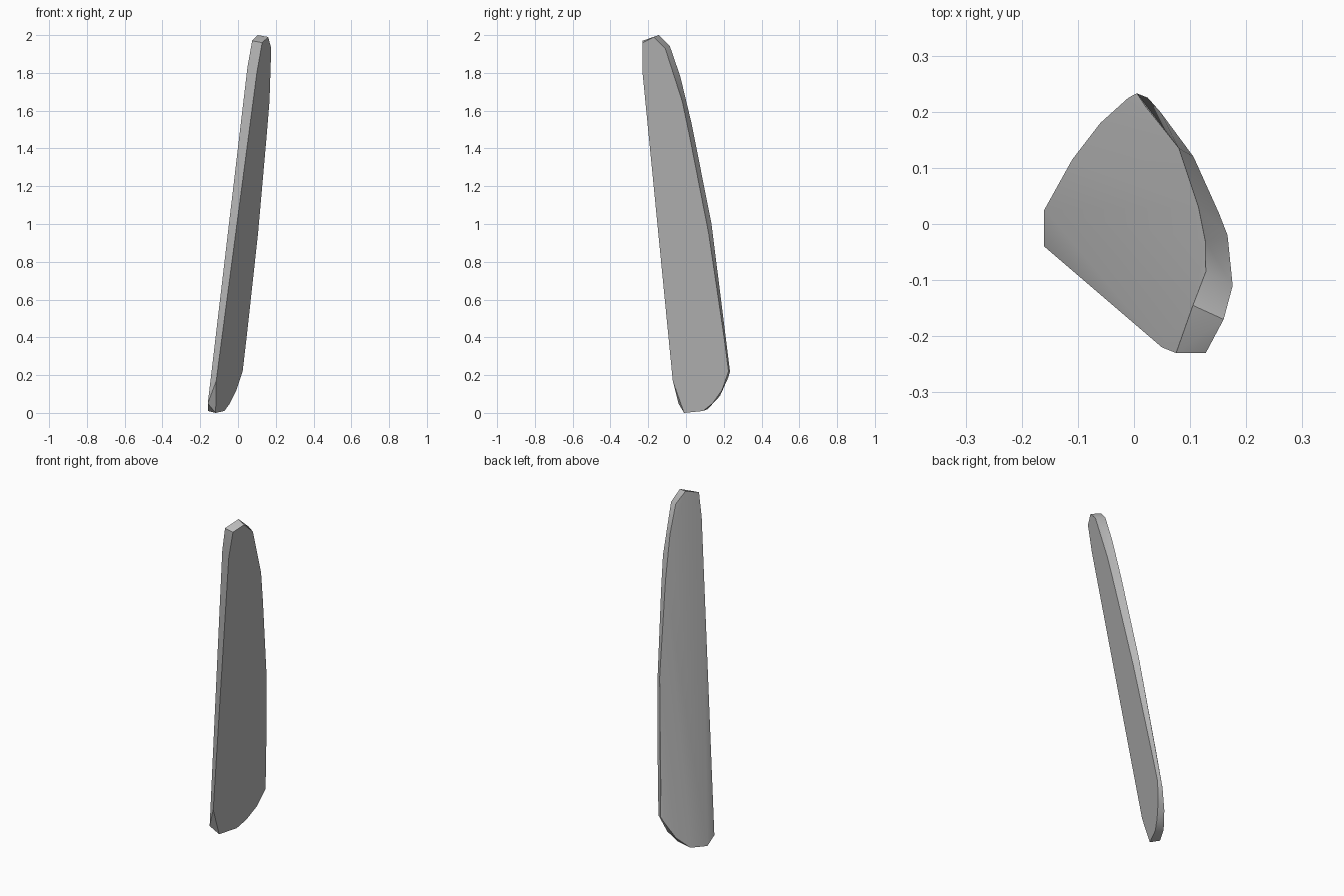
import bpy
import bmesh
import math

cube = bpy.data.objects.get("Cube")
if cube:
    bpy.data.objects.remove(cube, do_unlink=True)


def make_material(name, colour):
    material = bpy.data.materials.new(name)
    material.use_nodes = True
    material.diffuse_color = colour
    material.node_tree.nodes["Principled BSDF"].inputs["Base Color"].default_value = colour
    return material


def front_plane(y, z):
    """Place a side-profile point on the flat, leaning front face."""
    return (-0.114 + 0.444 * y + 0.1755 * z, y, z)


# Side profile of the flat front face, as (y, z)
front_profile = [
    (-.07, .17), (-.23, 1.8), (-.23, 1.96), (-.17, 1.99), (-.11, 1.93),
    (-.02, 1.65), (.02, 1.46), (.12, .95), (.2, .41), (.225, .22),
    (.19, .12), (.14, .05), (.09, .01), (-.01, 0),
]

# Rim of the gently bulged back face, as (x, y, z)
back_rim = [
    (-.16, -.04, .05), (.05, -.22, 1.83), (.075, -.23, 1.97),
    (.105, -.145, 2), (.128, -.085, 1.94), (.127, -.03, 1.78),
    (.115, .03, 1.53), (.08, .135, 1), (.02, .21, .4),
    (.005, .233, .22), (-.01, .225, .19), (-.06, .18, .09),
    (-.11, .115, .02), (-.16, .025, .01),
]

# Wrap both faces into one solid slab and merge the flat areas
bm = bmesh.new()
for point in [front_plane(*p) for p in front_profile] + back_rim:
    bm.verts.new(point)
hull = bmesh.ops.convex_hull(bm, input=bm.verts[:])
loose = {v for v in hull["geom_interior"] + hull["geom_unused"]
         if isinstance(v, bmesh.types.BMVert)}
bmesh.ops.delete(bm, geom=list(loose), context="VERTS")
bmesh.ops.dissolve_limit(bm, angle_limit=math.radians(1),
                         verts=bm.verts[:], edges=bm.edges[:])
bmesh.ops.recalc_face_normals(bm, faces=bm.faces[:])

mesh = bpy.data.meshes.new("stone_slab")
bm.to_mesh(mesh)
bm.free()
mesh.materials.append(make_material("stone grey", (0.5, 0.5, 0.5, 1)))

slab = bpy.data.objects.new("stone_slab", mesh)
bpy.context.collection.objects.link(slab)

# Soft shading across the shallow facets, crisp rim
bpy.context.view_layer.objects.active = slab
slab.select_set(True)
bpy.ops.object.shade_smooth_by_angle(angle=math.radians(30))
